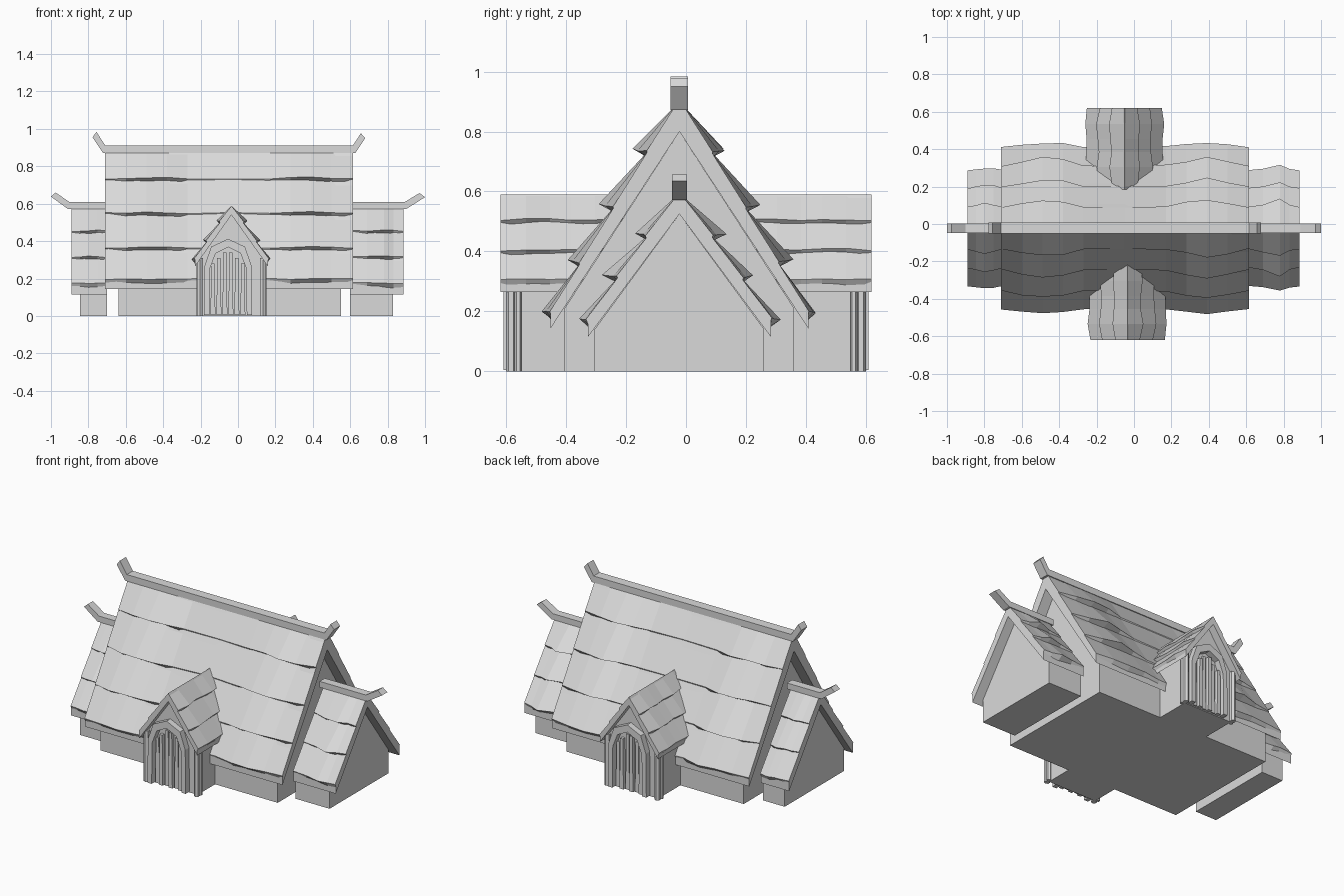
import bpy, bmesh, math, random

if "Cube" in bpy.data.objects:
    bpy.data.objects.remove(bpy.data.objects["Cube"])

random.seed(4)
mat = bpy.data.materials.new("pale grey")
mat.diffuse_color = (0.7, 0.7, 0.7, 1)
mat.use_nodes = True
mat.node_tree.nodes["Principled BSDF"].inputs["Base Color"].default_value = mat.diffuse_color

CX, CY = -0.047, -0.022      # centre of hall in x, ridge line in y


def mesh(name, verts, faces):
    me = bpy.data.meshes.new(name)
    me.from_pydata(verts, [], faces)
    bm = bmesh.new()
    bm.from_mesh(me)
    bmesh.ops.recalc_face_normals(bm, faces=bm.faces)
    bm.to_mesh(me)
    bm.free()
    me.materials.append(mat)
    ob = bpy.data.objects.new(name, me)
    bpy.context.collection.objects.link(ob)
    return ob


def prism(name, prof, u0, u1, place):
    """Extrude a (h, z) profile along u; place maps (u, h, z) to world."""
    n = len(prof)
    v = [place(u, h, z) for u in (u0, u1) for h, z in prof]
    f = [(i, (i + 1) % n, n + (i + 1) % n, n + i) for i in range(n)]
    return mesh(name, v, f + [tuple(range(n)), tuple(range(n, 2 * n))])


def roof(name, place, u0, u1, apex, half, eave, in_apex, in_eave, zs, cols):
    """Gable slab with overlapping shingle courses; cols = [(u, lift)]."""
    prism(name + "_slab", [(-half, eave), (0, apex), (half, eave),
                           (half, in_eave), (0, in_apex), (-half, in_eave)], u0, u1, place)
    slope = (apex - eave) / half

    def h(z):
        return (apex - z) / slope
    v, f = [], []
    for s in (-1, 1):
        for i in range(len(zs) - 1):
            b = len(v)
            last = i == len(zs) - 2
            for u, lift in cols:
                l = lift * random.uniform(0.75, 1.1)
                zt = zs[i]
                zb = zs[i + 1] + (0.1 * l if not last else 0) + random.uniform(-.004, .004)
                v += [place(u, s * (h(zt) - 0.001), zt),
                      place(u, s * (h(zb) + 0.004 + l * (0.5 if last else 1)), zb),
                      place(u, s * (h(zb) - 0.004), zb - 0.025)]
            n = len(cols)
            for k in range(n - 1):
                p, q = b + 3 * k, b + 3 * k + 3
                f += [(p + j, p + (j + 1) % 3, q + (j + 1) % 3, q + j) for j in range(3)]
            e = b + 3 * (n - 1)
            f += [(b, b + 1, b + 2), (e, e + 1, e + 2)]
    mesh(name + "_shingles", v, f)


def hall(u, h, z):
    return (u, CY + h, z)


# main hall walls and roof
prism("hall_walls", [(-.383, 0), (.383, 0), (.383, .21), (0, .80), (-.383, .21)],
      -.64, .55, hall)
roof("hall_roof", hall, -.71, .615, .91, .43, .197, .80, .143,
     [.885, .735, .55, .365, .197],
     [(-.71, .0), (-.6, .025), (-.49, .048), (-.38, .035), (-.27, .002), (-.05, 0),
      (.17, .005), (.28, .03), (.39, .05), (.5, .03), (.615, .0)])

# lower wings at both ends
for side, wall, end, join, mid in (("left", -.845, -.89, -.70, -.80),
                                   ("right", .828, .885, .60, .78)):
    a, b = sorted((wall, join))
    prism(side + "_wing_walls", [(-.283, 0), (.283, 0), (.283, .14), (0, .525), (-.283, .14)],
          a, b, hall)
    cols = sorted([(end, .004), ((end + mid) / 2, .015), (mid, .05 if side == "right" else .028),
                   ((mid + join) / 2, .02), (join, .003)])
    a, b = sorted((end, join))
    roof(side + "_wing_roof", hall, a, b, .60, .305, .175, .525, .115,
         [.585, .455, .315, .175], cols)


# ridge beams with upturned horn ends
def beam_place(u, h, z):
    return (h, CY + u, z)


prism("hall_ridge", [(-.757, .984), (-.71, .912), (.615, .912), (.657, .977), (.68, .95),
                     (.628, .872), (-.722, .872), (-.778, .955)], -.029, .029, beam_place)
prism("left_wing_ridge", [(-.975, .66), (-.9, .608), (-.68, .608), (-.68, .572),
                          (-.91, .572), (-1.0, .638)], -.025, .025, beam_place)
prism("right_wing_ridge", [(.97, .657), (.89, .608), (.58, .608), (.58, .572),
                           (.9, .572), (1.0, .635)], -.025, .025, beam_place)


# porches, front and back (the back one is turned half round)
def porch(tag, place):
    # h is across the doorway, u runs outward from the middle of the hall
    prism(tag + "_porch_walls", [(-.165, 0), (.165, 0), (.165, .315), (0, .54), (-.165, .315)],
          .05, .568, place)
    roof(tag + "_porch_roof", place, .18, .615, .59, .195, .305, .54, .265,
         [.588, .505, .405, .305],
         [(.2, .01), (.3, .02), (.38, .012), (.45, .014), (.53, .025), (.615, .004)])
    # corner posts
    for s in (-1, 1):
        for k, (h, u, r) in enumerate(((.168, .58, .017), (.176, .556, .012))):
            ring = [(u + r * math.cos(math.radians(60 * i)), s * h + r * math.sin(math.radians(60 * i)))
                    for i in range(6)]
            v = [place(a, b, z) for z in (0, .31) for a, b in ring]
            f = [(i, (i + 1) % 6, 6 + (i + 1) % 6, 6 + i) for i in range(6)]
            mesh(tag + "_porch_post", v, f + [tuple(range(6)), tuple(range(6, 12))])
    # arched door frame
    c = -.018
    outer = [(-.128, .005), (-.125, .27), (-.09, .37), (0, .412)]
    inner = [(-.1, .005), (-.097, .255), (-.066, .335), (0, .368)]
    outer += [(-h, z) for h, z in outer[-2::-1]]
    inner += [(-h, z) for h, z in inner[-2::-1]]
    for i in range(6):
        quad = [outer[i], outer[i + 1], inner[i + 1], inner[i]]
        prism(tag + "_door_frame", [(c + h, z) for h, z in quad], .55, .605, place)
    # upright door planks, standing alternately proud
    for i in range(6):
        h0 = c - .094 + i * .032
        top = .355 - abs(i - 2.5) * .03
        prism(tag + "_door_plank", [(h0, .005), (h0 + .026, .005), (h0 + .022, top), (h0 + .004, top)],
              .56, .578 + .012 * (i % 2), place)


porch("front", lambda u, h, z: (-.035 + h, -u - .004, z))
porch("back", lambda u, h, z: (-.05 - h, u + .004, z))
